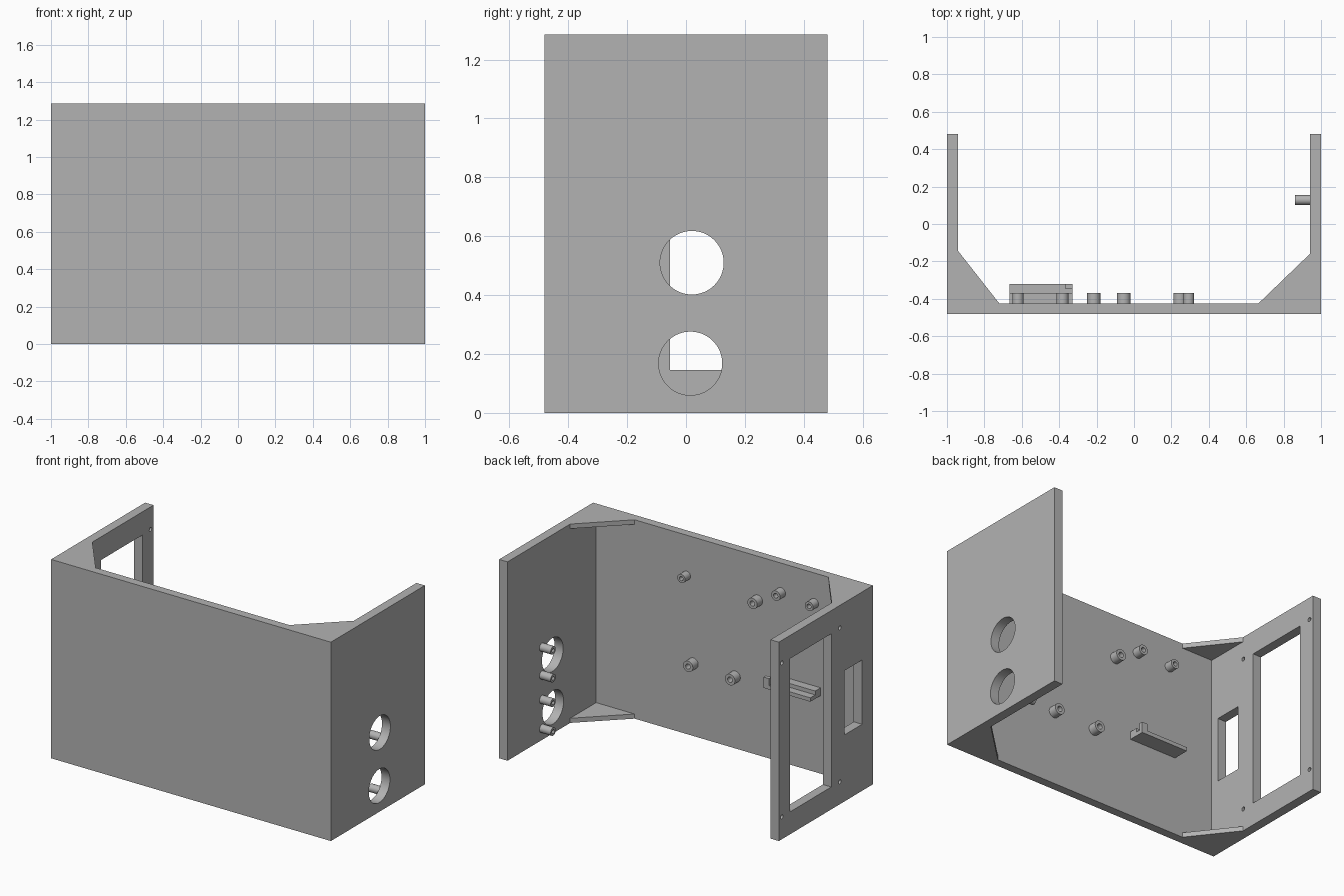
import bpy, bmesh, math
from mathutils import Vector, Matrix

cube = bpy.data.objects.get("Cube")
if cube:
    bpy.data.objects.remove(cube, do_unlink=True)

grey = bpy.data.materials.new("plain grey")
grey.use_nodes = True
COLOUR = (0.45, 0.45, 0.45, 1)
grey.diffuse_color = COLOUR
grey.node_tree.nodes["Principled BSDF"].inputs["Base Color"].default_value = COLOUR

H = 1.285            # height
D = 0.48             # half depth
WALL = 0.94          # inner face of side walls
FLOOR = -0.425       # inner face of the front panel


def finish(name, bm, smooth=False):
    bmesh.ops.recalc_face_normals(bm, faces=bm.faces)
    mesh = bpy.data.meshes.new(name)
    bm.to_mesh(mesh)
    bm.free()
    obj = bpy.data.objects.new(name, mesh)
    bpy.context.collection.objects.link(obj)
    mesh.materials.append(grey)
    if smooth:
        bpy.ops.object.select_all(action='DESELECT')
        obj.select_set(True)
        bpy.context.view_layer.objects.active = obj
        bpy.ops.object.shade_smooth_by_angle(angle=math.radians(35))
    return obj


def prism(name, outline, z0, z1):
    """Plan outline extruded upwards."""
    bm = bmesh.new()
    face = bm.faces.new([bm.verts.new((x, y, z0)) for x, y in outline])
    ext = bmesh.ops.extrude_face_region(bm, geom=[face])
    verts = [g for g in ext["geom"] if isinstance(g, bmesh.types.BMVert)]
    bmesh.ops.translate(bm, verts=verts, vec=(0, 0, z1 - z0))
    return finish(name, bm)


def box(name, x0, x1, y0, y1, z0, z1):
    return prism(name, [(x0, y0), (x1, y0), (x1, y1), (x0, y1)], z0, z1)


def tube(name, base, axis, length, radius, bore):
    """Hollow post made by spinning a rectangular section."""
    axis = Vector(axis)
    base = Vector(base)
    bm = bmesh.new()
    side = Vector((0, 0, 1))
    loop = [bm.verts.new(base + side * r + axis * h) for r, h in
            ((bore, 0), (radius, 0), (radius, length), (bore, length))]
    edges = [bm.edges.new((loop[i], loop[(i + 1) % 4])) for i in range(4)]
    bmesh.ops.spin(bm, geom=loop + edges, cent=base, axis=axis,
                   angle=math.tau, steps=32, use_merge=True)
    bmesh.ops.remove_doubles(bm, verts=bm.verts, dist=0.0001)
    return finish(name, bm, True)


def round_cutter(x, y, z, radius, segments):
    bm = bmesh.new()
    bmesh.ops.create_cone(
        bm, cap_ends=True, segments=segments, radius1=radius, radius2=radius, depth=0.2,
        matrix=Matrix.Translation((x, y, z)) @ Matrix.Rotation(math.pi / 2, 4, 'Y'))
    return finish("hole_cutter", bm)


def cut(obj, cutters):
    for cutter in cutters:
        mod = obj.modifiers.new("cut", 'BOOLEAN')
        mod.operation = 'DIFFERENCE'
        mod.solver = 'EXACT'
        mod.object = cutter
    bpy.context.view_layer.update()
    graph = bpy.context.evaluated_depsgraph_get()
    mesh = bpy.data.meshes.new_from_object(obj.evaluated_get(graph))
    obj.modifiers.clear()
    obj.data = mesh
    for cutter in cutters:
        bpy.data.objects.remove(cutter, do_unlink=True)
    bpy.ops.object.select_all(action='DESELECT')
    obj.select_set(True)
    bpy.context.view_layer.objects.active = obj
    bpy.ops.object.shade_smooth_by_angle(angle=math.radians(30))


# U-shaped shell with window, slot, screw holes and two round holes
shell = prism("shell", [(-1, -D), (1, -D), (1, D), (WALL, D), (WALL, FLOOR),
                        (-WALL, FLOOR), (-WALL, D), (-1, D)], 0, H)
cutters = [box("window_cutter", -1.1, -0.9, -0.055, 0.365, 0.145, 1.135),
           box("slot_cutter", -1.1, -0.9, -0.37, -0.19, 0.43, 0.845)]
cutters += [round_cutter(-0.97, y, z, 0.013, 16) for y in (-0.143, 0.449) for z in (0.145, 1.14)]
cutters += [round_cutter(0.97, y, z, 0.108, 64) for y, z in ((0.02, 0.51), (0.015, 0.168))]
cut(shell, cutters)

# corner gussets along the top and bottom edges
for level, z in (("bottom", 0), ("top", H - 0.03)):
    prism(f"{level}_left_gusset",
          [(WALL, FLOOR), (WALL, -0.16), (0.665, FLOOR)], z, z + 0.03)
    prism(f"{level}_right_gusset",
          [(-WALL, FLOOR), (-0.72, FLOOR), (-WALL, -0.145)], z, z + 0.03)

# board standoffs on the front panel
for i, (x, z, r) in enumerate(((0.293, 1.025, 0.028), (-0.215, 1.0, 0.035),
                               (-0.382, 1.095, 0.032), (-0.62, 1.09, 0.03),
                               (0.245, 0.47, 0.035), (-0.055, 0.465, 0.036))):
    tube(f"standoff_{i + 1}", (x, FLOOR, z), (0, 1, 0), 0.055, r, r * 0.48)

# pegs beside the round holes
for i, z in enumerate((0.6, 0.42, 0.262, 0.075)):
    tube(f"peg_{i + 1}", (WALL, 0.128, z), (-1, 0, 0), 0.08, 0.026, 0.012)

# stepped support ledge with an end stop
box("ledge_base", -0.665, -0.33, FLOOR, -0.37, 0.505, 0.555)
box("ledge_shelf", -0.665, -0.33, -0.37, -0.32, 0.505, 0.53)
box("ledge_stop", -0.37, -0.33, -0.345, -0.32, 0.53, 0.575)
